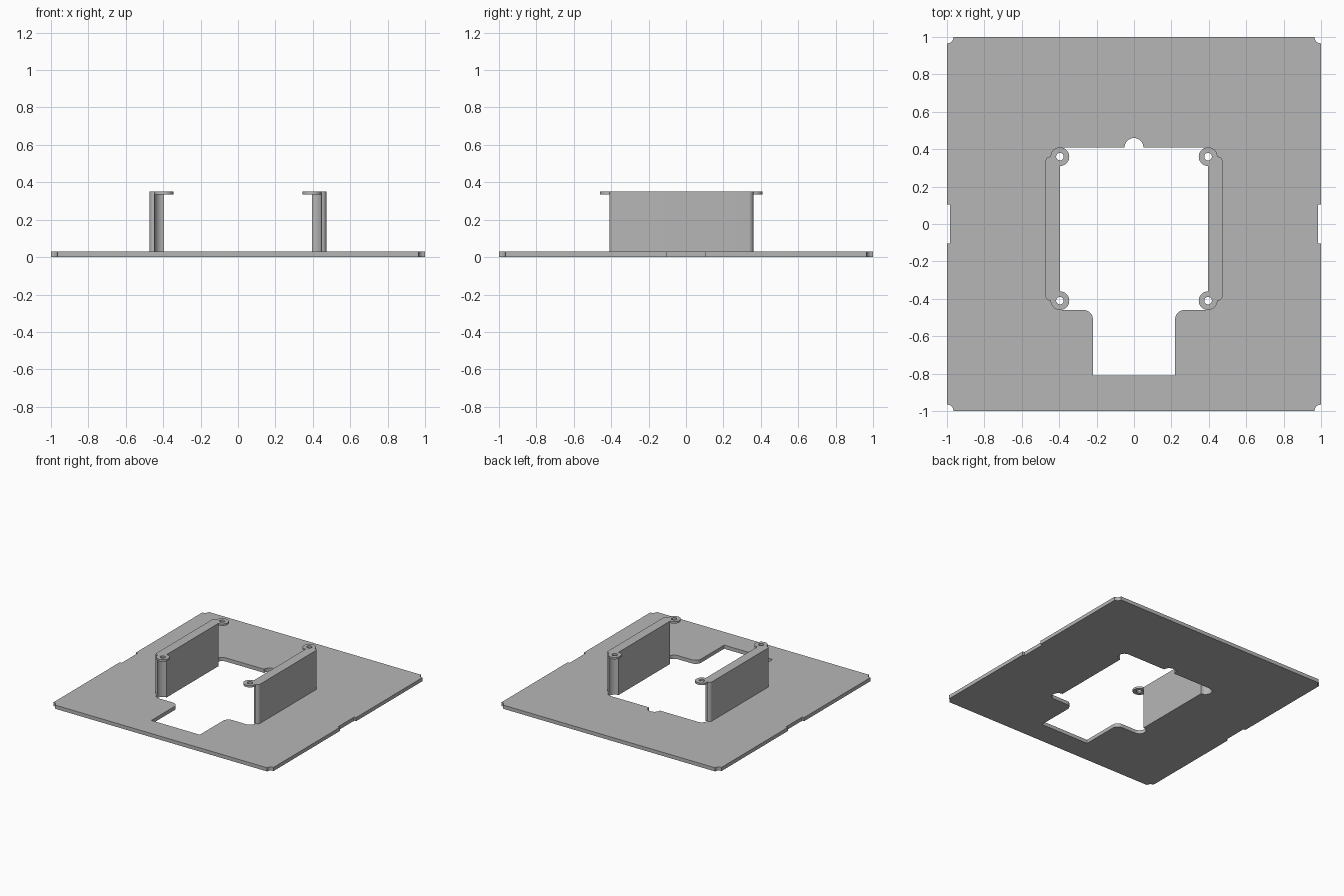
import bpy, bmesh
from math import radians, sin, cos

cube = bpy.data.objects.get("Cube")
if cube:
    bpy.data.objects.remove(cube, do_unlink=True)

grey = bpy.data.materials.new("plain grey")
grey.use_nodes = True
COLOUR = (0.47, 0.47, 0.47, 1)
grey.diffuse_color = COLOUR
grey.node_tree.nodes["Principled BSDF"].inputs["Base Color"].default_value = COLOUR

PLATE, TOP, TAB = 0.03, 0.352, 0.016   # plate height, wall top, tab thickness
INNER, OUTER = 0.396, 0.473            # wall faces
FRONT, BACK = -0.41, 0.36              # wall ends and tab centres
LOBE = 0.05                            # tab radius


def arc(x, y, r, start, end):
    steps = max(2, round(abs(end - start) / 10))
    angles = [radians(start + (end - start) * i / steps) for i in range(steps + 1)]
    return [(x + r * cos(a), y + r * sin(a)) for a in angles]


def flip(points):
    return [(-x, y) for x, y in reversed(points)]


def mirrored(half):
    return half + [p for p in flip(half) if abs(p[0]) > 1e-5]


def slab(name, outlines, z0, z1):
    """Solid slab from a flat outline, with further outlines as holes."""
    curve = bpy.data.curves.new(name, 'CURVE')
    curve.dimensions, curve.fill_mode = '2D', 'BOTH'
    curve.extrude = (z1 - z0) / 2
    for outline in outlines:
        spline = curve.splines.new('POLY')
        spline.points.add(len(outline) - 1)
        for point, (x, y) in zip(spline.points, outline):
            point.co = (x, y, 0, 1)
        spline.use_cyclic_u = True
    source = bpy.data.objects.new(name + " outline", curve)
    bpy.context.collection.objects.link(source)
    bpy.context.view_layer.update()
    graph = bpy.context.evaluated_depsgraph_get()
    mesh = bpy.data.meshes.new_from_object(source.evaluated_get(graph))
    bpy.data.objects.remove(source, do_unlink=True)

    bm = bmesh.new()
    bm.from_mesh(mesh)
    bmesh.ops.remove_doubles(bm, verts=bm.verts, dist=1e-5)
    bmesh.ops.translate(bm, verts=bm.verts, vec=(0, 0, (z0 + z1) / 2))
    bmesh.ops.recalc_face_normals(bm, faces=bm.faces)
    bm.to_mesh(mesh)
    bm.free()
    mesh.materials.clear()
    mesh.materials.append(grey)
    obj = bpy.data.objects.new(name, mesh)
    bpy.context.collection.objects.link(obj)
    bpy.ops.object.select_all(action='DESELECT')
    obj.select_set(True)
    bpy.context.view_layer.objects.active = obj
    bpy.ops.object.shade_smooth_by_angle(angle=radians(30))
    return obj


# Base plate: scooped corners and a shallow notch on each side
rim = mirrored(
    arc(1, -1, 0.035, 180, 90)
    + [(1, -0.105), (0.983, -0.105), (0.983, 0.105), (1, 0.105)]
    + arc(1, 1, 0.035, 270, 180))

# Opening: front slot, rounded shoulders, corner lobes and back notch
opening = mirrored(
    [(0.22, -0.81)]
    + arc(0.27, -0.51, 0.05, 180, 90)
    + arc(INNER, FRONT, LOBE, -90, 90)
    + arc(INNER, BACK, LOBE, -90, 90)
    + arc(0, 0.41, 0.05, 0, 90))
slab("base_plate", [rim, opening], 0, PLATE)

# Upright walls, scooped beneath the screw tabs, rounded on the outside
R = 0.025
wall = (arc(INNER, FRONT, LOBE, 90, 0)
        + arc(OUTER - R, FRONT + R, R, -90, 0)
        + arc(OUTER - R, BACK - R, R, 0, 90)
        + arc(INNER, BACK, LOBE, 0, -90))
slab("left_wall", [wall], PLATE, TOP)
slab("right_wall", [flip(wall)], PLATE, TOP)

# Round screw tabs at the wall ends
for side, sign in (("left", 1), ("right", -1)):
    for end, y in (("front", FRONT), ("back", BACK)):
        rings = [arc(sign * INNER, y, r, 0, 360)[:-1] for r in (LOBE, 0.02)]
        slab(f"{side}_{end}_screw_tab", rings, TOP - TAB, TOP)
